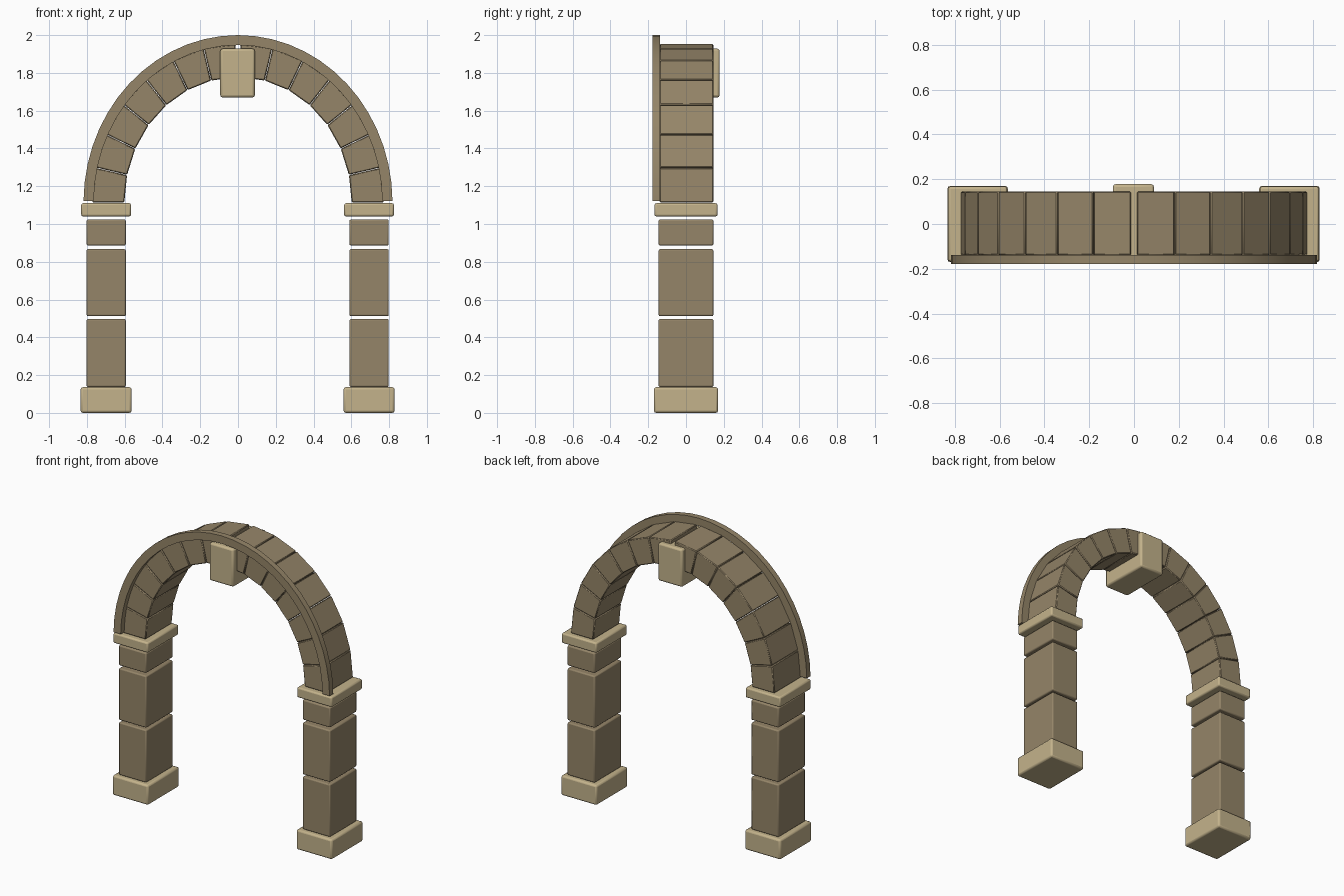
import bpy
import bmesh
from math import sin, cos, radians

if "Cube" in bpy.data.objects:
    bpy.data.objects.remove(bpy.data.objects["Cube"])


def make_material(name, rgb):
    mat = bpy.data.materials.new(name)
    mat.use_nodes = True
    mat.diffuse_color = (*rgb, 1)
    mat.node_tree.nodes["Principled BSDF"].inputs["Base Color"].default_value = (*rgb, 1)
    return mat


brown = make_material("brown stone", (0.30, 0.235, 0.14))
pale = make_material("pale stone", (0.55, 0.45, 0.26))

SPRING = 1.113  # height where the arch begins


def finish(name, bm, mat, bevel, segments=2):
    bmesh.ops.recalc_face_normals(bm, faces=bm.faces)
    mesh = bpy.data.meshes.new(name)
    bm.to_mesh(mesh)
    bm.free()
    obj = bpy.data.objects.new(name, mesh)
    bpy.context.collection.objects.link(obj)
    mesh.materials.append(mat)
    if bevel:
        mod = obj.modifiers.new("Worn edges", "BEVEL")
        mod.width = bevel
        mod.segments = segments
        mod.limit_method = "ANGLE"
        mod.angle_limit = radians(40)
    bpy.ops.object.select_all(action="DESELECT")
    obj.select_set(True)
    bpy.context.view_layer.objects.active = obj
    bpy.ops.object.shade_smooth_by_angle(angle=radians(50 if bevel else 10))
    return obj


def block(name, x, y, z, mat, bevel):
    """Box between the (low, high) pairs x, y and z."""
    bm = bmesh.new()
    bmesh.ops.create_cube(bm, size=1)
    for v in bm.verts:
        v.co = [(a + b) / 2 + c * (b - a) for (a, b), c in zip((x, y, z), v.co)]
    return finish(name, bm, mat, bevel)


def ellipse(size, angle):
    return size[0] * cos(angle), SPRING + size[1] * sin(angle)


def arc_solid(name, inner, outer, angles, y, mat, bevel):
    """Part of an elliptical ring, swept through the angles and given depth."""
    bm = bmesh.new()
    rings = []
    for a in angles:
        (xi, zi), (xo, zo) = ellipse(inner, a), ellipse(outer, a)
        rings.append([bm.verts.new(p) for p in (
            (xi, y[0], zi), (xo, y[0], zo), (xo, y[1], zo), (xi, y[1], zi))])
    for r, s in zip(rings, rings[1:]):
        for i in range(4):
            j = (i + 1) % 4
            bm.faces.new((r[i], r[j], s[j], s[i]))
    bm.faces.new(rings[0])
    bm.faces.new(rings[-1])
    return finish(name, bm, mat, bevel, 1)


# Two pillars: plinth, three separated shaft blocks and a capital
shaft = {"lower": (0.137, 0.497), "middle": (0.512, 0.867), "upper": (0.886, 1.024)}
for side, c in (("right", -0.698), ("left", 0.694)):
    block(side + "_plinth", (c - 0.135, c + 0.135), (-0.17, 0.17),
          (0, 0.136), pale, 0.012)
    for part, z in shaft.items():
        block(f"{side}_{part}_shaft_block", (c - 0.104, c + 0.104),
              (-0.145, 0.145), z, brown, 0.008)
    block(side + "_capital", (c - 0.132, c + 0.132), (-0.167, 0.167),
          (1.04, 1.11), pale, 0.01)

# Wedge stones of the arch, seven on each side
COUNT = 7
STEP = 89.1 / COUNT
INNER, OUTER = (0.602, 0.665), (0.772, 0.84)
for side in ("left", "right"):
    for i in range(COUNT):
        ends = [i * STEP + 0.1, (i + 1) * STEP - 0.1]
        if side == "right":
            ends = [180 - e for e in ends]
        arc_solid(f"{side}_arch_stone_{i + 1}", INNER, OUTER,
                  [radians(e) for e in ends], (-0.14, 0.145), brown, 0.005)

# Raised moulding around the front of the arch
SIDES = 28
arc_solid("front_moulding", (0.764, 0.834), (0.818, 2 - SPRING),
          [radians(0.6 + 178.8 * i / SIDES) for i in range(SIDES + 1)],
          (-0.178, -0.138), brown, 0)

# Keystone
block("keystone", (-0.094, 0.089), (-0.178, 0.178), (1.67, 1.928), pale, 0.012)
